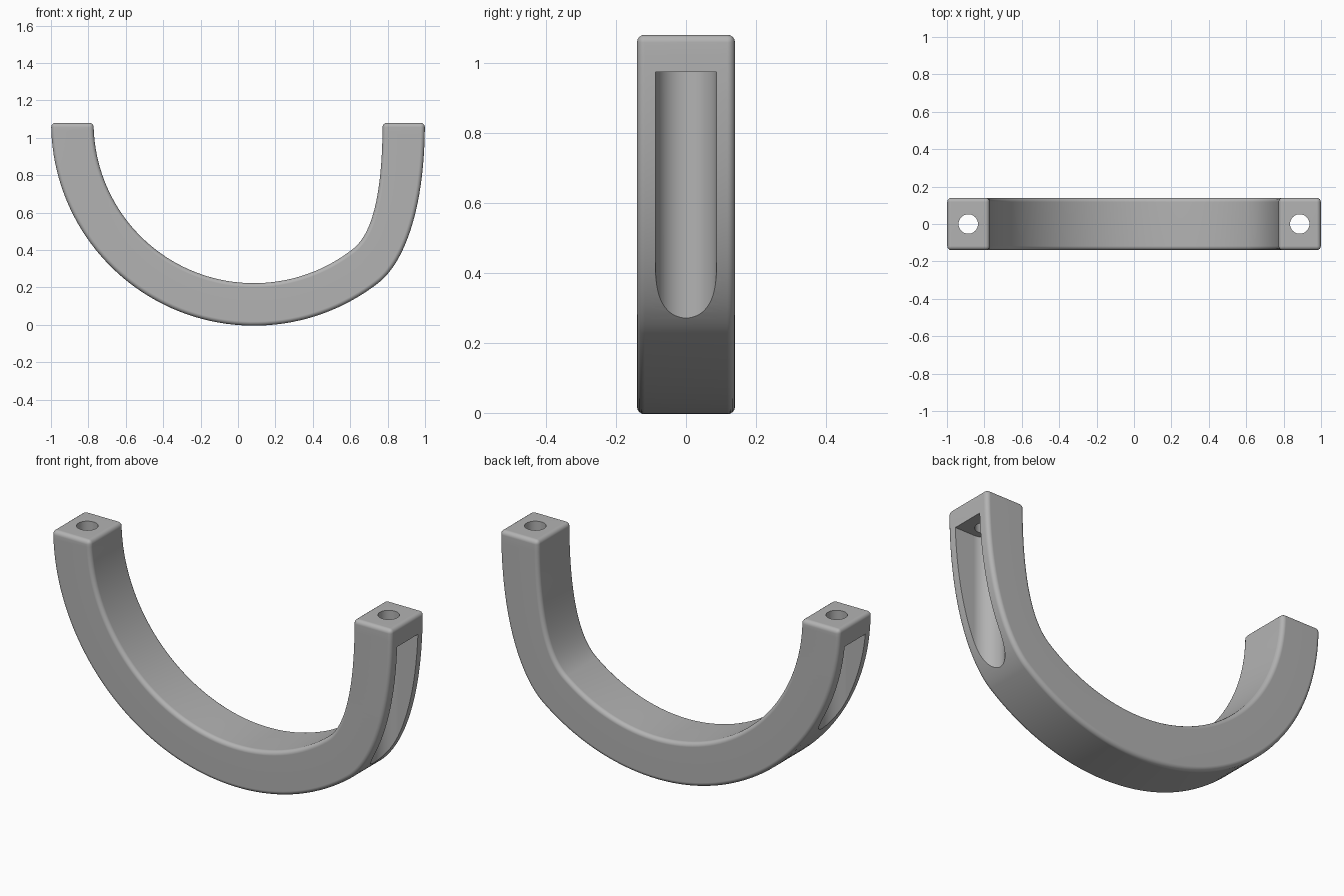
import bpy, bmesh, math
from mathutils import Vector

cube = bpy.data.objects.get("Cube")
if cube:
    bpy.data.objects.remove(cube, do_unlink=True)

HALF_DEPTH = 0.14
TOP = 1.08
HOLE_X = 0.886
SLOT_R = 0.087
SWEEP = math.radians(38)

grey = bpy.data.materials.new("plain grey")
grey.use_nodes = True
grey.diffuse_color = (0.45, 0.45, 0.45, 1)
grey.node_tree.nodes["Principled BSDF"].inputs["Base Color"].default_value = (0.45, 0.45, 0.45, 1)


def make_object(name, bm):
    bmesh.ops.recalc_face_normals(bm, faces=bm.faces)
    mesh = bpy.data.meshes.new(name)
    bm.to_mesh(mesh)
    bm.free()
    mesh.materials.append(grey)
    obj = bpy.data.objects.new(name, mesh)
    bpy.context.collection.objects.link(obj)
    return obj


def rail(radius, end_x, pull, arc_steps=56, bend_steps=24):
    """Circular sweep that bends up into the straighter arm."""
    centre = Vector((0.085, TOP))
    pts = []
    for i in range(arc_steps + 1):
        a = math.pi + (math.pi / 2 + SWEEP) * i / arc_steps
        pts.append(centre + radius * Vector((math.cos(a), math.sin(a))))
    p0, p3 = pts[-1], Vector((end_x, TOP))
    p1 = p0 + pull * Vector((math.cos(SWEEP), math.sin(SWEEP)))
    p2 = p3 - Vector((0, 0.5))
    for i in range(1, bend_steps + 1):
        t = i / bend_steps
        s = 1 - t
        pts.append(s**3 * p0 + 3 * s * s * t * p1 + 3 * s * t * t * p2 + t**3 * p3)
    return pts


def make_handle():
    """Square section swept between the outer and inner rails."""
    bm = bmesh.new()
    rings = []
    for o, i in zip(rail(1.084, 0.999, 0.15), rail(0.857, 0.773, 0.08)):
        corners = [(o, -1), (o, 1), (i, 1), (i, -1)]
        rings.append([bm.verts.new((p.x, s * HALF_DEPTH, p.y)) for p, s in corners])
    for a, b in zip(rings, rings[1:]):
        for k in range(4):
            n = (k + 1) % 4
            bm.faces.new((a[k], a[n], b[n], b[k]))
    bm.faces.new(rings[0])
    bm.faces.new(rings[-1])
    return make_object("curved_handle", bm)


def prism(name, outline, z0, z1):
    bm = bmesh.new()
    face = bm.faces.new([bm.verts.new((x, y, z0)) for x, y in outline])
    new = bmesh.ops.extrude_face_region(bm, geom=[face])["geom"]
    verts = [v for v in new if isinstance(v, bmesh.types.BMVert)]
    bmesh.ops.translate(bm, verts=verts, vec=(0, 0, z1 - z0))
    obj = make_object(name, bm)
    obj.hide_render = True
    return obj


def arc(x, radius, start, sweep, count):
    return [(x + radius * math.cos(start + sweep * i / count),
             radius * math.sin(start + sweep * i / count)) for i in range(count + 1)]


handle = make_handle()
bpy.ops.object.select_all(action="DESELECT")
bpy.context.view_layer.objects.active = handle
handle.select_set(True)

# Rounded outer edges
bevel = handle.modifiers.new("rounded edges", "BEVEL")
bevel.width = 0.022
bevel.segments = 4
bevel.limit_method = "ANGLE"
bevel.angle_limit = math.radians(40)
bpy.ops.object.modifier_apply(modifier=bevel.name)

# Round-backed outer slots and screw holes at both ends
for side, label in ((1, "left"), (-1, "right")):
    back = arc(HOLE_X, SLOT_R, math.pi / 2, math.pi, 32)
    outline = back + [(1.2, -SLOT_R), (1.2, SLOT_R)]
    hole = arc(HOLE_X, 0.052, 0, math.tau, 40)[:-1]
    cutters = [prism(label + "_slot_cutter", [(side * x, y) for x, y in outline], -0.2, 0.973),
               prism(label + "_hole_cutter", [(side * x, y) for x, y in hole], 0.9, 1.2)]
    for cutter in cutters:
        cut = handle.modifiers.new("cut", "BOOLEAN")
        cut.operation = "DIFFERENCE"
        cut.solver = "EXACT"
        cut.object = cutter
        bpy.ops.object.modifier_apply(modifier=cut.name)
        bpy.data.objects.remove(cutter, do_unlink=True)

# Smooth curves with crisp cut edges
bpy.ops.object.shade_smooth_by_angle(angle=math.radians(30))
weighted = handle.modifiers.new("clean shading", "WEIGHTED_NORMAL")
weighted.keep_sharp = True
